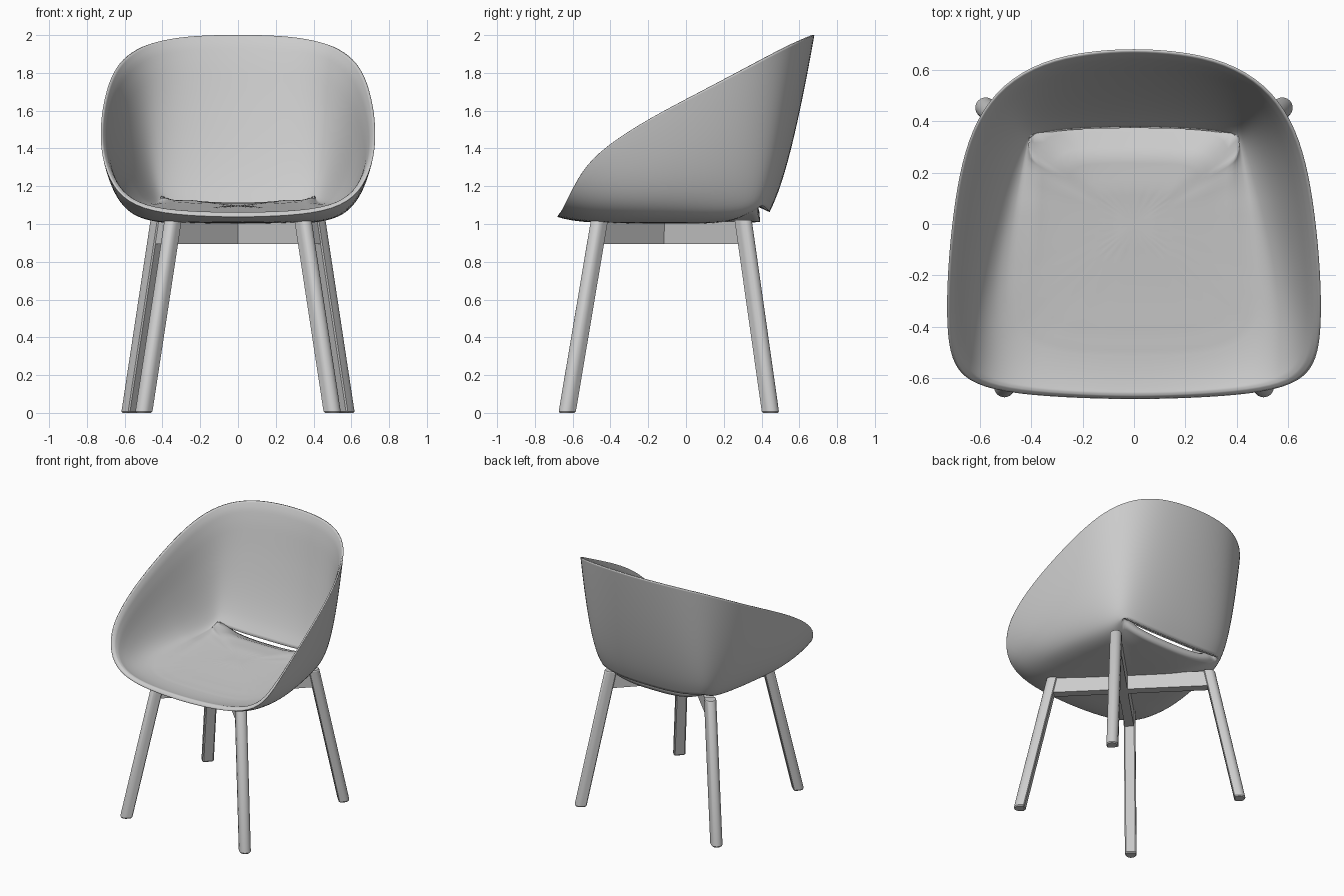
import bpy, bmesh, math
from mathutils import Vector

if "Cube" in bpy.data.objects:
    bpy.data.objects.remove(bpy.data.objects["Cube"])

# Shell guide lines on the outer surface, right half, front centre to back centre
RIM = [(0, -.683, 1.035), (.28, -.675, 1.043), (.51, -.655, 1.075), (.65, -.612, 1.165),
       (.712, -.53, 1.315), (.729, -.39, 1.435), (.725, -.19, 1.56), (.705, .03, 1.675),
       (.671, .24, 1.785), (.613, .41, 1.875), (.51, .546, 1.945), (.357, .635, 1.983),
       (.18, .672, 1.998), (0, .683, 2.0)]
CORNER = [(0, -.60, 1.01), (.26, -.60, 1.01), (.46, -.57, 1.015), (.57, -.50, 1.025),
          (.64, -.38, 1.03), (.67, -.25, 1.03), (.66, -.08, 1.02), (.63, .08, 1.015),
          (.59, .23, 1.015), (.54, .36, 1.03), (.48, .46, 1.05), (.35, .497, 1.05),
          (.17, .513, 1.05), (0, .515, 1.05)]
FLOOR = [(0, -.45, 1.007), (.2, -.45, 1.007), (.34, -.42, 1.007), (.40, -.36, 1.007),
         (.41, -.28, 1.007), (.41, -.18, 1.005), (.40, -.06, 1.005), (.40, .07, 1.005),
         (.40, .20, 1.01), (.41, .30, 1.03), (.42, .37, 1.08), (.30, .388, 1.03),
         (.15, .392, 1.012), (0, .392, 1.01)]


def whole(half):
    pts = [Vector(p) for p in half]
    return pts + [Vector((-p.x, p.y, p.z)) for p in pts[-2:0:-1]]


def finish(name, bm, recalc=True):
    if recalc:
        bmesh.ops.recalc_face_normals(bm, faces=bm.faces)
    me = bpy.data.meshes.new(name)
    bm.to_mesh(me)
    bm.free()
    ob = bpy.data.objects.new(name, me)
    bpy.context.collection.objects.link(ob)
    return ob


def smooth(ob, deg):
    bpy.ops.object.select_all(action='DESELECT')
    ob.select_set(True)
    bpy.context.view_layer.objects.active = ob
    bpy.ops.object.shade_smooth_by_angle(angle=math.radians(deg))


# Seat shell: floor rings, then curved walls up to the rim, with a slot at the back
rim, corner, floor = whole(RIM), whole(CORNER), whole(FLOOR)
n = len(rim)
bm = bmesh.new()
thick = []          # wall thickness for every vertex, thin at rim and slot
rings = []


def padded(y, cap):
    return min(max(.075 + .1 * (y + .2), .045), cap)


def wall(f, c, r, t, w):
    a, b, d = (1 - t) ** 2, 2 * t * (1 - t) * w, t * t
    return (f * a + c * b + r * d) / (a + b + d)


for s in (.35, .7, 1):
    ring = []
    for j, f in enumerate(floor):
        ring.append(bm.verts.new((f.x * s, f.y * s, 1.002 + (f.z - 1.002) * s ** 5)))
        edge = s == 1 and 10 <= j <= 16
        thick.append((.07 if j in (10, 16) else .05) if edge else padded(f.y * s, .11))
    rings.append(ring)
for t in (.2, .35, .5, .65, .8, .92, .975, 1):
    ring = []
    for j, (f, c, r) in enumerate(zip(floor, corner, rim)):
        w = 1.25 if 4 <= min(j, n - j) <= 9 else 1
        ring.append(bm.verts.new(wall(f, c, r, t, w)))
        a = t ** .7
        th = padded(f.y, .1) * (1 - a) + .03 * a
        thick.append({.975: .024, 1: .009}.get(t, th))
    rings.append(ring)
mid = bm.verts.new((0, 0, 1.002))
thick.append(padded(0, .11))
for j in range(n):
    k = (j + 1) % n
    bm.faces.new((mid, rings[0][j], rings[0][k]))
    for i in range(len(rings) - 1):
        if i == 2 and 10 <= j < 16:
            continue
        bm.faces.new((rings[i][j], rings[i + 1][j], rings[i + 1][k], rings[i][k]))
shell = finish("seat_shell", bm, False)
for p in shell.data.polygons:
    p.use_smooth = True
group = shell.vertex_groups.new(name="thickness")
for i, th in enumerate(thick):
    group.add([i], th / .12, 'REPLACE')
m = shell.modifiers.new("smooth", 'SUBSURF')
m.levels = m.render_levels = 2
m = shell.modifiers.new("thickness", 'SOLIDIFY')
m.thickness, m.offset, m.vertex_group = .12, 1, "thickness"


def at_height(foot, top, z):
    return foot.lerp(top, (z - foot.z) / (top.z - foot.z))


# Legs: round outside, flat inside, turned along the diagonals
def leg(name, foot, top):
    out = Vector((foot.x, foot.y + .1, 0)).normalized()
    side = Vector((-out.y, out.x, 0))
    r = .04
    sec = [(r * math.cos(a), r * math.sin(a))
           for a in (math.radians(-90 + 15 * i) for i in range(13))]
    sec += [(-.032, r), (-.038, r * .8), (-.038, -r * .8), (-.032, -r)]
    bm = bmesh.new()
    loops = []
    for z, s in ((0, .85), (.008, 1), (top.z - .006, 1), (top.z, .9)):
        c = at_height(foot, top, z)
        loops.append([bm.verts.new(c + (out * a + side * b) * s) for a, b in sec])
    for lo, hi in zip(loops, loops[1:]):
        for j in range(len(sec)):
            k = (j + 1) % len(sec)
            bm.faces.new((lo[j], lo[k], hi[k], hi[j]))
    bm.faces.new(loops[0])
    bm.faces.new(loops[-1])
    smooth(finish(name, bm), 30)


# Crossed beams between opposite legs
def beam(name, a, b):
    bm = bmesh.new()
    d = b[0] - a[0]
    w = Vector((-d.y, d.x, 0)).normalized() * .032
    loops = []
    for foot, top in (a, b):
        lo, hi = at_height(foot, top, .895), at_height(foot, top, 1.012)
        loops.append([bm.verts.new(p) for p in (lo - w, lo + w, hi + w, hi - w)])
    for j in range(4):
        k = (j + 1) % 4
        bm.faces.new((loops[0][j], loops[0][k], loops[1][k], loops[1][j]))
    bm.faces.new(loops[0])
    bm.faces.new(loops[1])
    finish(name, bm)


for s, tag in ((1, "right"), (-1, "left")):
    front = (Vector((.505 * s, -.635, 0)), Vector((.348 * s, -.462, 1.03)))
    rear = (Vector((.578 * s, .453, 0)), Vector((.423 * s, .308, 1.022)))
    rear_other = tuple(Vector((-p.x, p.y, p.z)) for p in rear)
    leg("front_leg_" + tag, *front)
    leg("rear_leg_" + tag, *rear)
    beam("cross_beam_" + tag, front, rear_other)
